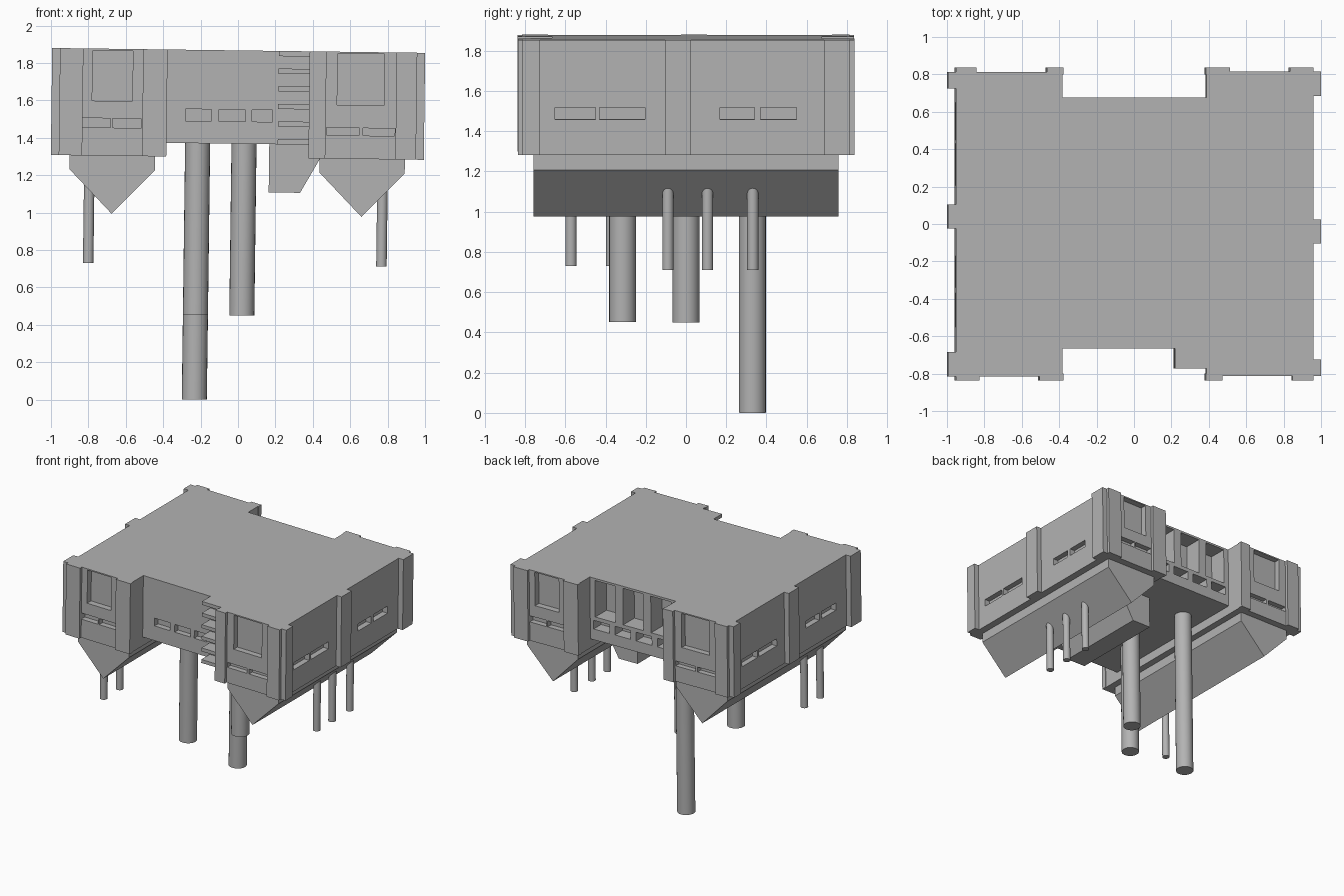
import bpy, bmesh, math
from mathutils import Matrix, Vector

if "Cube" in bpy.data.objects:
    bpy.data.objects.remove(bpy.data.objects["Cube"], do_unlink=True)

GREY = (0.45, 0.45, 0.45, 1)
mat = bpy.data.materials.new("plain_grey")
mat.use_nodes = True
mat.diffuse_color = GREY
mat.node_tree.nodes["Principled BSDF"].inputs["Base Color"].default_value = GREY

# The whole structure leans slightly towards +x
PIVOT = Vector((0, 0, 1.58))
LEAN = (Matrix.Translation(PIVOT) @ Matrix.Rotation(0.013, 4, 'Y')
        @ Matrix.Translation(-PIVOT))
TURN = Matrix.Rotation(math.pi, 4, 'Z')
TOP, BASE, MID_BASE = 1.867, 1.295, 1.368


def add_box(bm, x0, x1, y0, y1, z0, z1):
    m = (Matrix.Translation(((x0 + x1) / 2, (y0 + y1) / 2, (z0 + z1) / 2))
         @ Matrix.Diagonal((x1 - x0, y1 - y0, z1 - z0, 1)))
    bmesh.ops.create_cube(bm, size=1, matrix=m)


def make(name, bm, matrix=Matrix()):
    bm.transform(LEAN @ matrix)
    bmesh.ops.recalc_face_normals(bm, faces=bm.faces)
    mesh = bpy.data.meshes.new(name)
    bm.to_mesh(mesh)
    bm.free()
    ob = bpy.data.objects.new(name, mesh)
    mesh.materials.append(mat)
    bpy.context.collection.objects.link(ob)
    return ob


def boxes(name, items, matrix=Matrix()):
    bm = bmesh.new()
    for b in items:
        add_box(bm, *b)
    return make(name, bm, matrix)


def carve(ob, items, matrix=Matrix()):
    cutter = boxes("cutter", items, matrix)
    cutter.hide_render = True
    mod = ob.modifiers.new("openings", 'BOOLEAN')
    mod.operation, mod.solver, mod.object = 'DIFFERENCE', 'EXACT', cutter
    bpy.context.view_layer.objects.active = ob
    bpy.ops.object.modifier_apply(modifier=mod.name)
    bpy.data.objects.remove(cutter, do_unlink=True)


def prism(name, profile, y0, y1, matrix=Matrix()):
    bm = bmesh.new()
    face = bm.faces.new([bm.verts.new((x, y0, z)) for x, z in profile])
    side = bmesh.ops.extrude_face_region(bm, geom=[face])["geom"]
    verts = [v for v in side if isinstance(v, bmesh.types.BMVert)]
    bmesh.ops.translate(bm, verts=verts, vec=(0, y1 - y0, 0))
    return make(name, bm, matrix)


def cylinder(name, x, y, z0, z1, radius):
    bm = bmesh.new()
    bmesh.ops.create_cone(bm, cap_ends=True, segments=24, radius1=radius,
                          radius2=radius, depth=z1 - z0,
                          matrix=Matrix.Translation((x, y, (z0 + z1) / 2)))
    ob = make(name, bm)
    bpy.ops.object.select_all(action='DESELECT')
    ob.select_set(True)
    bpy.context.view_layer.objects.active = ob
    bpy.ops.object.shade_smooth_by_angle()


# Side wings: described on the +x side, then turned half round for the -x side
for side, matrix in (("left", Matrix()), ("right", TURN)):
    wing = boxes(side + "_wing", [(0.385, 0.955, -0.812, 0.815, BASE, TOP)], matrix)
    cuts = []
    for y0, y1 in ((-0.65, -0.45), (-0.43, -0.205), (0.17, 0.34), (0.37, 0.55)):
        cuts.append((0.91, 1.1, y0, y1, 1.472, 1.53))          # side slits
    cuts.append((0.53, 0.78, -0.9, -0.765, 1.582, 1.857))      # front window
    cuts.append((0.565, 0.78, 0.765, 0.9, 1.588, 1.857))       # back window
    for x0, x1 in ((0.475, 0.65), (0.67, 0.84)):
        cuts.append((x0, x1, -0.9, -0.77, 1.42, 1.46))
    for x0, x1 in ((0.515, 0.67), (0.68, 0.83)):
        cuts.append((x0, x1, 0.77, 0.9, 1.445, 1.495))
    carve(wing, cuts, matrix)

    # Pilasters on the end walls and the outer wall
    pilasters = [(x0, x1, -0.836, -0.8, BASE, TOP)
                 for x0, x1 in ((0.38, 0.47), (0.845, 0.955))]
    pilasters += [(x0, x1, 0.8, 0.838, BASE, TOP)
                  for x0, x1 in ((0.38, 0.51), (0.83, 0.955))]
    pilasters += [(0.94, 0.997, y0, y1, BASE, TOP)
                  for y0, y1 in ((-0.812, -0.725), (-0.105, 0.025), (0.685, 0.815))]
    boxes(side + "_pilasters", pilasters, matrix)

    # V-shaped keel under the wing
    prism(side + "_keel", [(0.44, 1.31), (0.44, 1.22), (0.668, 0.985),
                           (0.896, 1.22), (0.896, 1.31)], -0.757, 0.757, matrix)

# Central hall with front vents, and open bays and vents at the back
hall = boxes("central_hall", [(-0.386, 0.386, -0.665, 0.675, MID_BASE, TOP)])
openings = [(x0, x1, -0.8, -0.62, 1.487, 1.55)
            for x0, x1 in ((-0.28, -0.14), (-0.1, 0.04), (0.075, 0.185))]
openings += [(x - 0.09, x + 0.09, 0.53, 0.8, 1.555, 1.85) for x in (-0.25, 0, 0.25)]
openings += [(x - 0.07, x + 0.07, 0.58, 0.8, 1.455, 1.525)
             for x in (-0.285, -0.095, 0.095, 0.285)]
carve(hall, openings)

# Stack of shelves in the front recess
boxes("front_shelves", [(0.215, 0.386, -0.773, -0.66, z - 0.014, z + 0.014)
                        for z in [MID_BASE + 0.014 + 0.0942 * i for i in range(6)]])

# Hopper beneath the hall
prism("hopper", [(0.17, 1.37), (0.17, 1.11), (0.338, 1.11),
                 (0.44, 1.29), (0.44, 1.37)], -0.4, 0.385)

# Main pillars
for i, (x, y, z) in enumerate(((-0.213, 0.33, -0.002), (-0.213, -0.315, 0.45),
                               (0.035, 0, 0.45))):
    cylinder(f"main_pillar_{i + 1}", x, y, z, 1.4, 0.067)

# Thin poles under the keels
for i, (x, y) in enumerate(((0.778, -0.09), (0.778, 0.107), (0.778, 0.332),
                            (-0.79, -0.572), (-0.79, -0.37))):
    cylinder(f"thin_pole_{i + 1}", x, y, 0.721, 1.25, 0.028)
